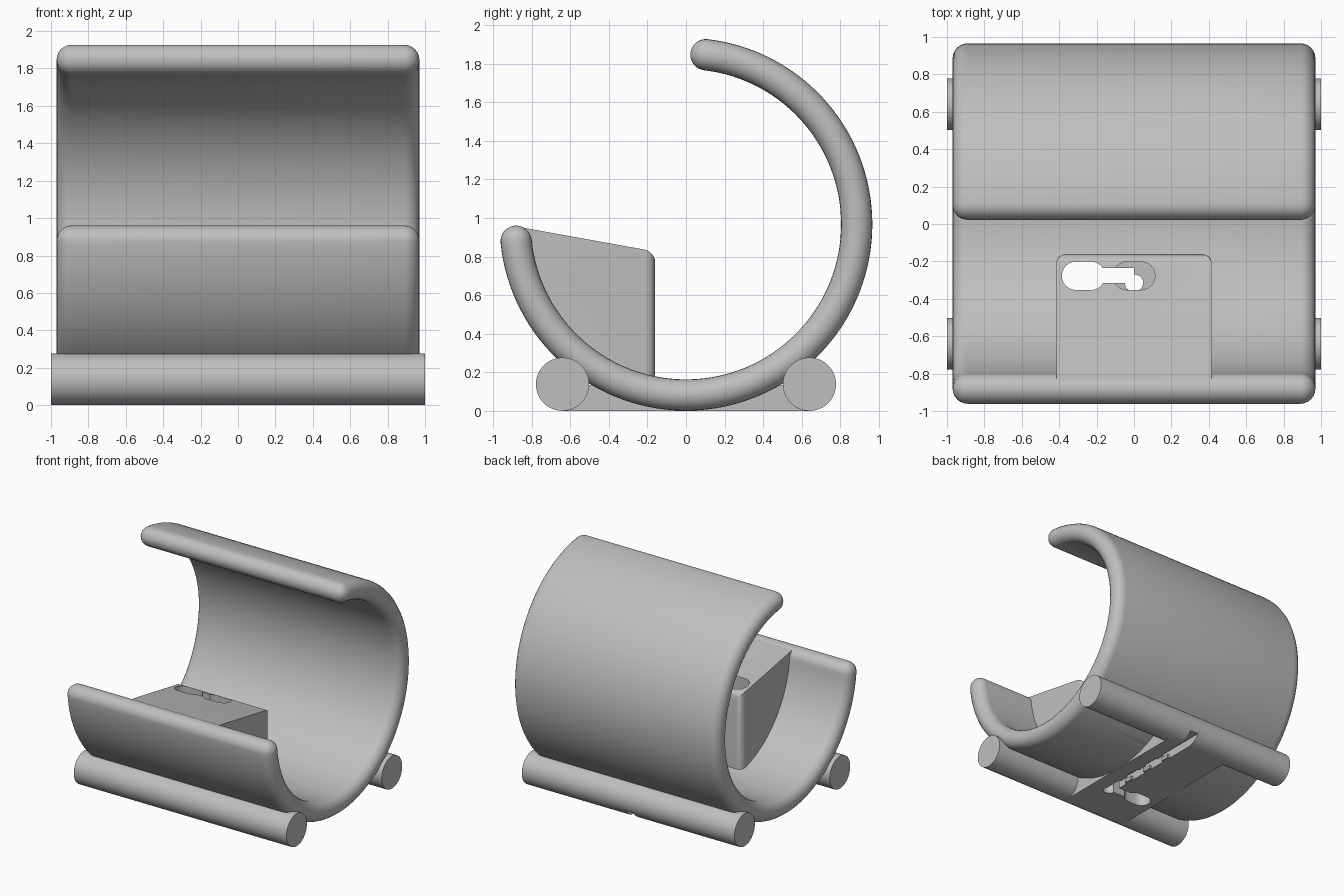
import bpy, bmesh
from math import sin, cos, pi, radians
from mathutils import Matrix

if "Cube" in bpy.data.objects:
    bpy.data.objects.remove(bpy.data.objects["Cube"], do_unlink=True)

grey = bpy.data.materials.new("plain grey")
grey.use_nodes = True
GREY = (0.52, 0.52, 0.52, 1)
grey.diffuse_color = GREY
grey.node_tree.nodes["Principled BSDF"].inputs["Base Color"].default_value = GREY

R_MID, R_TUBE, C_Z = 0.885, 0.081, 0.967     # shell mid radius, half thickness, axis height
HALF_X = 0.97
START, END = radians(83.3), radians(-174.3)  # shell opening, measured from +y
ROD_Y, ROD_R = 0.64, 0.138


def make(name, bm):
    bmesh.ops.recalc_face_normals(bm, faces=bm.faces)
    mesh = bpy.data.meshes.new(name)
    bm.to_mesh(mesh)
    bm.free()
    mesh.materials.append(grey)
    obj = bpy.data.objects.new(name, mesh)
    bpy.context.collection.objects.link(obj)
    return obj


def prism(points, axis, low, high):
    """Extrude a 2D outline: along x (points are y, z) or along z (points are x, y)."""
    bm = bmesh.new()

    def place(p, t):
        return (t, *p) if axis == "x" else (*p, t)
    a = [bm.verts.new(place(p, low)) for p in points]
    b = [bm.verts.new(place(p, high)) for p in points]
    bm.faces.new(a)
    bm.faces.new(b)
    n = len(points)
    for i in range(n):
        j = (i + 1) % n
        bm.faces.new((a[i], a[j], b[j], b[i]))
    return bm


def box_outline(x0, x1, y0, y1):
    return [(x0, y0), (x1, y0), (x1, y1), (x0, y1)]


def capsule(cx, cy, half, r, n=12):
    """Outline with round ends, long in x."""
    return [(cx + s * half + r * cos(t), cy + r * sin(t))
            for s, base in ((1, -pi / 2), (-1, pi / 2))
            for t in (base + pi * i / n for i in range(n + 1))]


def arc_point(angle, radius=R_MID):
    return radius * cos(angle), C_Z + radius * sin(angle)


# Curved shell: round-edged section swept along the arc, ends closed like a bullnose
def curved_shell():
    bm = bmesh.new()
    steps, cap = 96, 8
    stations = []
    for i in range(cap):
        phi = pi / 2 * (1 - i / cap)
        stations.append((START, sin(phi), max(cos(phi), 0.01)))
    for i in range(steps + 1):
        stations.append((START + (END - START) * i / steps, 0, 1))
    for i in range(1, cap + 1):
        phi = pi / 2 * i / cap
        stations.append((END, -sin(phi), max(cos(phi), 0.01)))
    rings = []
    for angle, push, size in stations:
        ring = []
        for x, d in capsule(0, 0, HALF_X - R_TUBE, R_TUBE * size):
            y, z = arc_point(angle, R_MID + d)
            ring.append(bm.verts.new((x, y - sin(angle) * push * R_TUBE,
                                      z + cos(angle) * push * R_TUBE)))
        rings.append(ring)
    n = len(rings[0])
    for a, b in zip(rings, rings[1:]):
        for i in range(n):
            j = (i + 1) % n
            bm.faces.new((a[i], a[j], b[j], b[i]))
    bm.faces.new(rings[0])
    bm.faces.new(rings[-1])
    return make("curved_shell", bm)


# Inner block with a sloping top, its underside buried in the shell
def inner_block():
    back = -0.16
    slope = [(-0.871, 0.954), (back, 0.826)]
    low, high = radians(-100.4), END
    arc = [arc_point(low + (high - low) * i / 24) for i in range(25)]
    bm = prism(slope + arc, "x", -0.415, 0.415)
    rounded = [e for e in bm.edges
               if all(abs(v.co.y - back) < 0.004 for v in e.verts)
               and max(v.co.z for v in e.verts) > 0.5]
    bmesh.ops.bevel(bm, geom=rounded, offset=0.055, segments=6,
                    profile=0.5, affect="EDGES")
    return make("inner_block", bm)


# Foot rods
def rod(name, y):
    bm = bmesh.new()
    turn = Matrix.Translation((0, y, ROD_R)) @ Matrix.Rotation(pi / 2, 4, "Y")
    bmesh.ops.create_cone(bm, cap_ends=True, segments=64, radius1=ROD_R,
                          radius2=ROD_R, depth=2, matrix=turn)
    return make(name, bm)


shell = curved_shell()
block = inner_block()
front_rod = rod("front_rod", -ROD_Y)
back_rod = rod("back_rod", ROD_Y)
plate = make("base_plate", prism(box_outline(-0.44, 0.17, -ROD_Y, ROD_Y), "z", 0, 0.135))

# Cutters: plug pass-through, plug seat, joining slot, cable hole and cable channel
HOLE_Y = -0.277
cutters = {
    "plug_passage": prism(capsule(-0.27, HOLE_Y, 0.04, 0.076), "z", -0.1, 1.1),
    "plug_seat": prism(capsule(0, HOLE_Y, 0.038, 0.075), "z", 0.55, 1.1),
    "joining_slot": prism(box_outline(-0.2, 0, -0.315, -0.235), "z", -0.1, 1.1),
    "cable_hole": prism(capsule(0, -0.315, 0.004, 0.045), "z", -0.1, 0.7),
    "cable_channel": prism(box_outline(-0.04, 0.04, -0.32, 0.9), "z", -0.1, 0.07),
}
cuts = []
for name, bm in cutters.items():
    cutter = make(name + "_cutter", bm)
    cutter.hide_render = True
    cuts.append(cutter)

passage, seat, slot, hole, channel = cuts
slot.location.z = 0.0
for part, tools in ((block, (passage, seat, slot, hole)),
                    (shell, (passage, slot, hole, channel)),
                    (plate, (passage, slot, hole, channel)),
                    (back_rod, (channel,))):
    for tool in tools:
        mod = part.modifiers.new(tool.name, "BOOLEAN")
        mod.operation = "DIFFERENCE"
        mod.solver = "EXACT"
        mod.object = tool

# Bake the cuts, then discard the cutters
depsgraph = bpy.context.evaluated_depsgraph_get()
parts = [shell, block, front_rod, back_rod, plate]
baked = [bpy.data.meshes.new_from_object(p.evaluated_get(depsgraph)) for p in parts]
for part, mesh in zip(parts, baked):
    part.modifiers.clear()
    part.data = mesh
for cutter in cuts:
    bpy.data.objects.remove(cutter, do_unlink=True)

# Cable clips narrowing the channel
for i, y in enumerate((-0.1, 0.13, 0.36)):
    for side, x in (("left", 0.033), ("right", -0.033)):
        make(f"cable_clip_{side}_{i + 1}",
             prism(box_outline(x - 0.012, x + 0.012, y - 0.04, y + 0.04), "z", 0.001, 0.03))

# Smooth curved faces, keeping the hard edges
for part in parts:
    part.data.polygons.foreach_set("use_smooth", [True] * len(part.data.polygons))
    part.data.set_sharp_from_angle(angle=radians(32))
